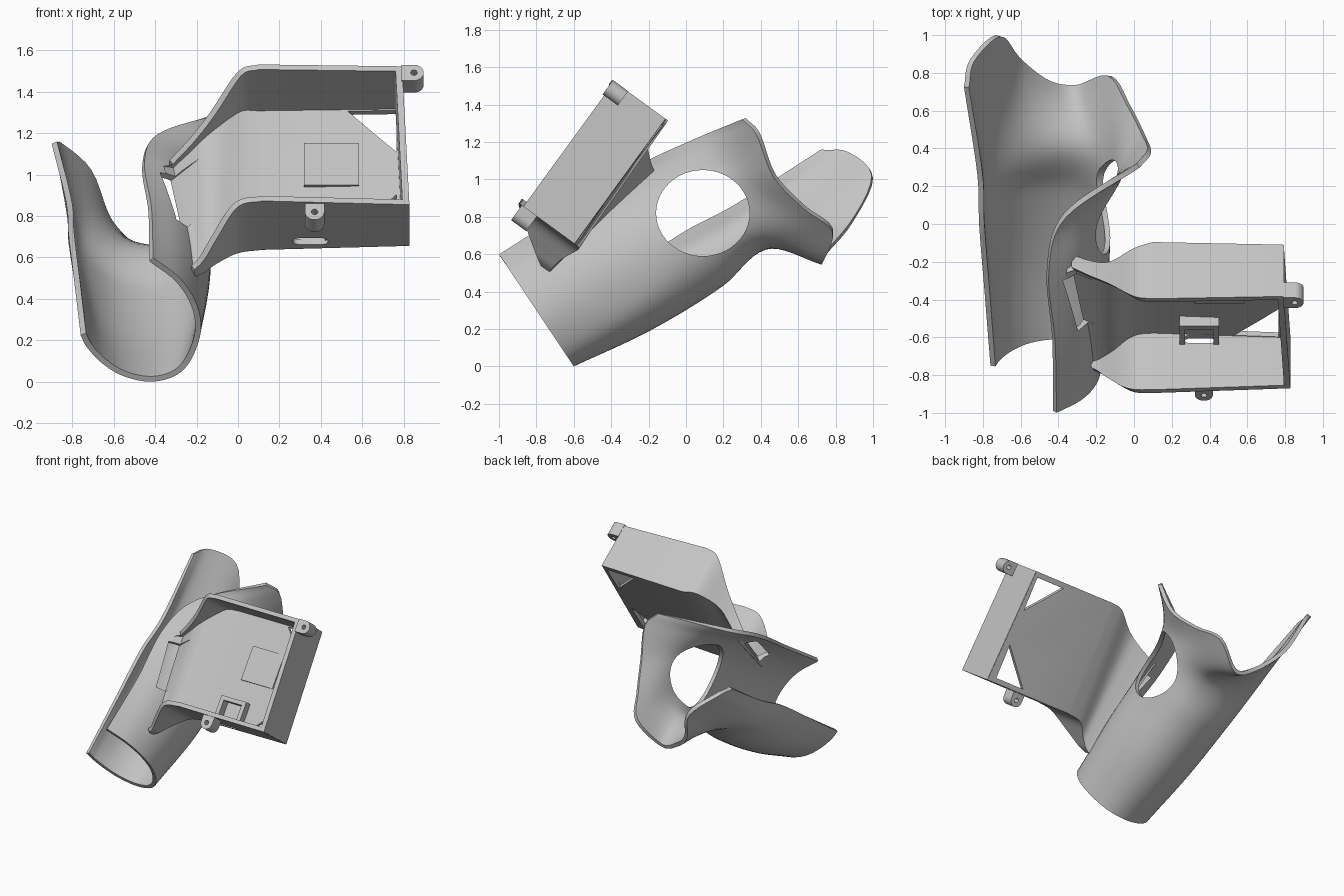
import bpy, bmesh, math
from mathutils import Vector

if "Cube" in bpy.data.objects:
    bpy.data.objects.remove(bpy.data.objects["Cube"], do_unlink=True)

grey = bpy.data.materials.new("plain_grey")
grey.use_nodes = True
grey.diffuse_color = (0.55, 0.55, 0.55, 1)
grey.node_tree.nodes["Principled BSDF"].inputs["Base Color"].default_value = grey.diffuse_color


# Local frames: sleeve (along, x, height) and tray (x, width, depth)
def sleeve_point(u, x, v):
    return Vector((x, -0.6 + 0.832 * u - 0.555 * v, 0.555 * u + 0.832 * v))


def tray_point(x, w, p):
    return Vector((x, -0.87 + 0.59 * w + 0.81 * p, 0.855 + 0.81 * w - 0.59 * p))


def make_object(name, bm):
    mesh = bpy.data.meshes.new(name)
    bm.to_mesh(mesh)
    bm.free()
    mesh.materials.append(grey)
    obj = bpy.data.objects.new(name, mesh)
    bpy.context.collection.objects.link(obj)
    return obj


def spline(points, steps, times=None):
    """Smooth curve through the points."""
    times = times or list(range(len(points)))
    last = len(points) - 1

    def slope(k):
        a, b = max(k - 1, 0), min(k + 1, last)
        return (points[b] - points[a]) / (times[b] - times[a])

    result = []
    for k in range(last):
        span = times[k + 1] - times[k]
        for i in range(steps):
            t = i / steps
            h = t * t * (3 - 2 * t)
            result.append(points[k] * (1 - h) + points[k + 1] * h
                          + slope(k) * span * t * (1 - t) ** 2
                          - slope(k + 1) * span * t * t * (1 - t))
    return result + [points[last]]


def sheet(name, rows, thickness):
    """Skin a grid of points and thicken it inward."""
    bm = bmesh.new()
    grid = [[bm.verts.new(p) for p in row] for row in rows]
    for a, b in zip(grid, grid[1:]):
        for j in range(len(a) - 1):
            bm.faces.new((a[j], a[j + 1], b[j + 1], b[j]))
    obj = make_object(name, bm)
    solid = obj.modifiers.new("thickness", "SOLIDIFY")
    solid.thickness = thickness
    solid.offset = 1
    solid.use_even_offset = True
    apply_modifier(obj, solid)
    bm = bmesh.new()
    bm.from_mesh(obj.data)
    bmesh.ops.recalc_face_normals(bm, faces=bm.faces)
    bm.to_mesh(obj.data)
    bm.free()
    return obj


def prism(name, outline, low, high, frame=tray_point):
    bm = bmesh.new()
    a = [bm.verts.new(frame(x, w, low)) for x, w in outline]
    b = [bm.verts.new(frame(x, w, high)) for x, w in outline]
    bm.faces.new(a)
    bm.faces.new(b)
    for i in range(len(a)):
        bm.faces.new((a[i - 1], a[i], b[i], b[i - 1]))
    bmesh.ops.recalc_face_normals(bm, faces=bm.faces)
    return make_object(name, bm)


def block(name, x0, x1, w0, w1, low, high):
    return prism(name, [(x0, w0), (x1, w0), (x1, w1), (x0, w1)], low, high)


def apply_modifier(obj, modifier):
    bpy.ops.object.select_all(action="DESELECT")
    bpy.context.view_layer.objects.active = obj
    obj.select_set(True)
    bpy.ops.object.modifier_apply(modifier=modifier.name)


def cut(obj, cutter, keep=False):
    mod = obj.modifiers.new("cut", "BOOLEAN")
    mod.operation = "DIFFERENCE"
    mod.solver = "EXACT"
    mod.use_self = True
    mod.object = cutter
    apply_modifier(obj, mod)
    if not keep:
        bpy.data.objects.remove(cutter, do_unlink=True)


def arc(cx, cy, rx, ry, start, sweep, count):
    return [(cx + rx * math.cos(start + sweep * i / count),
             cy + ry * math.sin(start + sweep * i / count)) for i in range(count + 1)]


# Sleeve: open cross-sections (x, height) from one lip round to the other
entry = [(-.76, .27), (-.73, .2), (-.66, .11), (-.56, .035), (-.43, 0), (-.31, .03),
         (-.23, .12), (-.18, .29), (-.2, .45), (-.28, .6), (-.41, .72)]
middle = [(-.82, .27), (-.81, .16), (-.74, .05), (-.6, -.05), (-.42, -.085), (-.26, -.035),
          (-.15, .1), (-.12, .28), (-.17, .48), (-.3, .63), (-.45, .7)]
saddle = [(-.83, .24), (-.82, .14), (-.75, .04), (-.6, -.03), (-.42, -.05), (-.25, -.03),
          (-.13, .07), (-.08, .25), (-.1, .42), (-.22, .57), (-.36, .655)]
flare = [(1.74, -.9, .22), (1.85, -.87, .13), (1.89, -.73, -.05), (1.66, -.63, -.19),
         (1.46, -.46, -.25), (1.41, -.3, -.28), (1.55, -.12, -.17), (1.49, -.02, .02),
         (1.45, .06, .25), (1.5, .09, .49), (1.48, .03, .6)]
# Extra section where the underside bulges
bulge = [((a + c) / 2 + (0.012 if i > 5 else 0), (b + d) / 2 - (0.025 if 1 < i < 7 else 0))
         for i, ((a, b), (c, d)) in enumerate(zip(entry, middle))]
sections = [[sleeve_point(u, x, v) for x, v in ring]
            for u, ring in ((0, entry), (0.45, bulge), (0.9, middle), (1.2, saddle))]
sections.append([sleeve_point(*p) for p in flare])
sections = [spline(s, 5) for s in sections]
columns = [spline(list(c), 8, [0, 0.45, 0.9, 1.2, 1.5]) for c in zip(*sections)]
sleeve = sheet("sleeve", list(zip(*columns)), 0.028)

# Thumb hole through the side of the sleeve
cut(sleeve, prism("thumb_cutter", arc(0.09, 0.82, 0.25, 0.23, 0, math.tau * 47 / 48, 47), -0.35, 0.3,
                  lambda y, z, x: Vector((x, y, z))))

# Tray: x, width, rim depth and floor depth for the lower and upper walls
stations = [(.825, .79, 0, .825, 0, 0, .338, .338),
            (.12, .1, 0, .825, -.03, -.015, .37, .355),
            (0, 0, -.02, .805, -.01, .015, .37, .33),
            (-.1, -.13, -.11, .69, .12, .18, .33, .325),
            (-.16, -.23, -.17, .61, .21, .29, .32, .39),
            (-.21, -.33, -.2, .55, .26, .39, .32, .475)]
corners = [[], [], [], []]
for xl, xu, wl, wu, rl, ru, fl, fu in stations:
    for rail, p in zip(corners, ((xl, wl, rl), (xl, wl, fl), (xu, wu, fu), (xu, wu, ru))):
        rail.append(tray_point(*p))
rails = [[r[0]] + spline(r[1:], 5) for r in corners]
tray = sheet("tray", list(zip(*rails)), 0.03)

# Triangular corner openings in the floor
for tip, edge in ((0.285, 0.035), (0.54, 0.787)):
    cut(tray, prism("corner_cutter", [(.53, edge), (.765, edge), (.765, tip)], 0.25, 0.42))

# Socket opening in the lower wall and its bracket
cut(tray, prism("socket_cutter", arc(.29, .3, .025, .025, math.pi / 2, math.pi, 8)
                + arc(.41, .3, .025, .025, -math.pi / 2, math.pi, 8), -0.05, 0.06,
                lambda x, p, w: tray_point(x, w, p)))
block("bracket_back", .24, .45, .165, .195, .265, .34)
for x in (.24, .42):
    block("bracket_side", x, x + .03, .02, .17, .265, .34)

# Strap slot through the tray root and the sleeve
along = Vector((0.2, -0.73, -0.65)).normalized()
out = Vector((0.75, -0.35, 0.55))
out = (out - along * out.dot(along)).normalized()
side = along.cross(out)
centre = Vector((-0.28, -0.42, 0.9))
half_l, half_s = 0.18, 0.042
slot = prism("slot_cutter", [(-half_l, -half_s), (half_l, -half_s), (half_l, half_s), (-half_l, half_s)],
             -0.14, 0.14, lambda a, s, o: centre + along * a + side * s + out * o)
cut(tray, slot, keep=True)
cut(sleeve, slot)

# End wall of the tray
prism("end_wall", [(.795, .002), (.828, .002), (.793, .823), (.76, .823)], 0, 0.336)

# Raised pad on the floor
block("floor_pad", .32, .585, .34, .59, .306, .335)


# Screw lugs
def lug(name, cx, cw, angle):
    r = 0.047
    d = Vector((math.cos(angle), math.sin(angle)))
    n = Vector((-d.y, d.x)) * r
    base = Vector((cx, cw)) - d * 0.06
    outline = arc(cx, cw, r, r, angle - math.pi / 2, math.pi, 16)
    outline += [tuple(base + n), tuple(base - n)]
    obj = prism(name, outline, -0.01, 0.09)
    cut(obj, prism("screw_cutter", arc(cx, cw, .016, .016, 0, math.tau * 15 / 16, 15), -0.05, 0.15))


lug("lower_lug", .37, -.05, -math.pi / 2)
lug("upper_lug", .85, .78, 0)

# Smooth shading with crisp edges
for obj in (sleeve, tray):
    bpy.ops.object.select_all(action="DESELECT")
    bpy.context.view_layer.objects.active = obj
    obj.select_set(True)
    bpy.ops.object.shade_smooth_by_angle(angle=math.radians(35))
